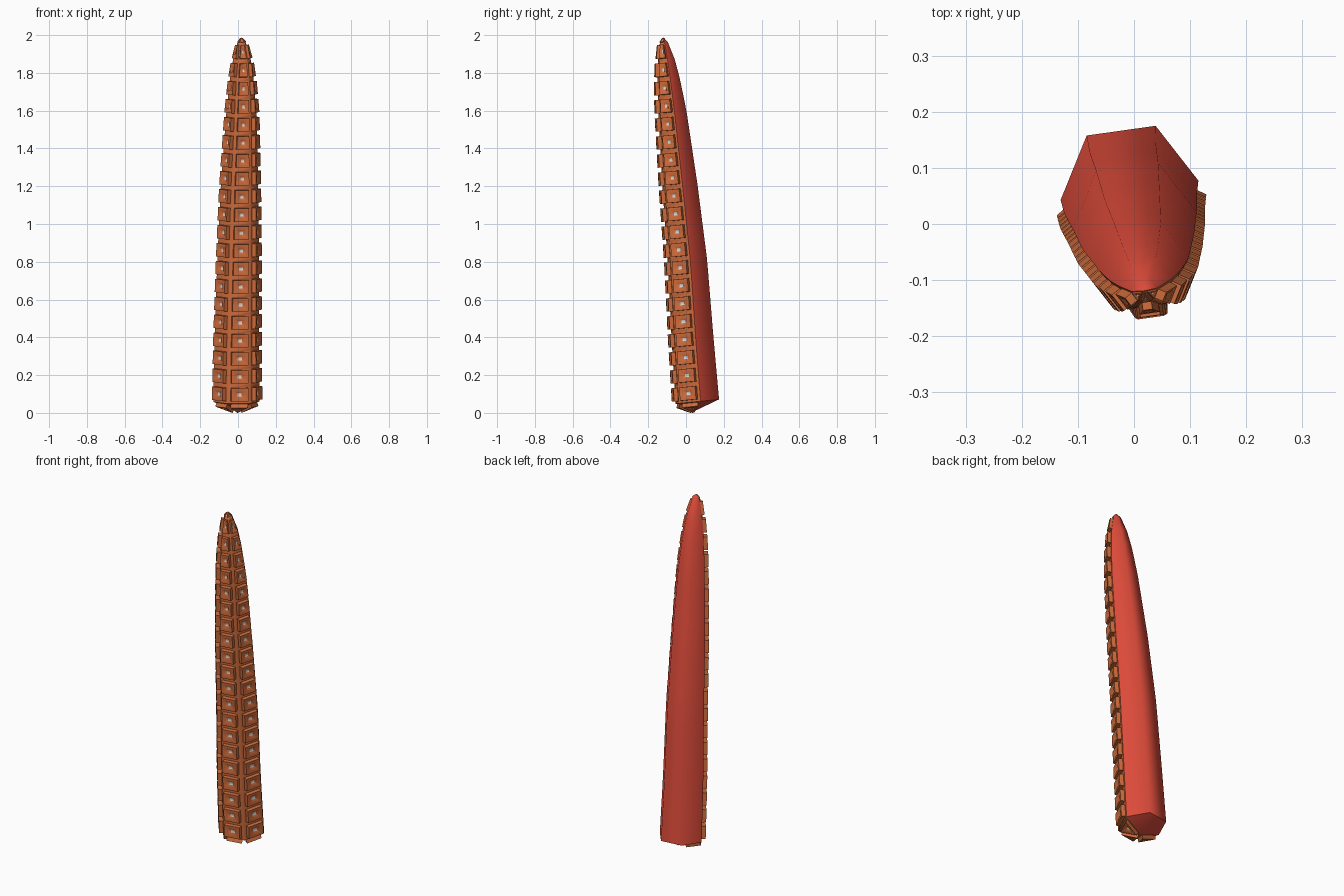
import bpy, bmesh, math
from mathutils import Vector

if "Cube" in bpy.data.objects:
    bpy.data.objects.remove(bpy.data.objects["Cube"])


def material(name, rgb):
    m = bpy.data.materials.new(name)
    m.diffuse_color = (*rgb, 1)
    m.use_nodes = True
    m.node_tree.nodes["Principled BSDF"].inputs["Base Color"].default_value = m.diffuse_color
    return m


SKIN, PAD, CUP = 0, 1, 2
materials = [material("red skin", (0.72, 0.07, 0.042)),
             material("orange underside", (0.62, 0.15, 0.045)),
             material("pale sucker centre", (0.7, 0.68, 0.66))]

# Spine profile: height, centre x, centre y, radius
PROFILE = [(0.06, -0.008, 0.060, 0.124), (0.4, -0.006, 0.034, 0.119),
           (0.8, 0.001, 0.008, 0.112), (1.2, 0.008, -0.032, 0.100),
           (1.6, 0.018, -0.073, 0.080), (1.8, 0.020, -0.096, 0.060),
           (1.9, 0.021, -0.108, 0.042), (1.96, 0.019, -0.117, 0.023)]
SIDES, ROWS, STEP, TWIST = 6, 20, 0.095, math.radians(8)


def spine(z):
    for a, b in zip(PROFILE, PROFILE[1:]):
        if z <= b[0]:
            break
    t = max(0, min(1, (z - a[0]) / (b[0] - a[0])))
    return [p + (q - p) * t for p, q in zip(a[1:], b[1:])]


bm = bmesh.new()


def ring(z):
    cx, cy, r = spine(z)
    verts = []
    for k in range(SIDES):
        a = TWIST + k * math.tau / SIDES
        dy = r * math.sin(a)
        # rings lean square to the tilted spine
        verts.append(bm.verts.new((cx + r * math.cos(a), cy + dy, z + 0.1 * dy)))
    return verts


# Six-sided tapering body closed by a cone at each end
rings = [ring(0.06 + STEP * i) for i in range(ROWS + 1)]
base = bm.verts.new((-0.006, 0.05, 0.012))
tip = bm.verts.new((0.018, -0.119, 1.988))
underside = []
for k in range(SIDES):
    n = (k + 1) % SIDES
    column = [bm.faces.new((base, rings[0][n], rings[0][k]))]
    column += [bm.faces.new((a[k], a[n], b[n], b[k])) for a, b in zip(rings, rings[1:])]
    column.append(bm.faces.new((rings[-1][k], rings[-1][n], tip)))
    for f in column:
        f.material_index = PAD if k >= 3 else SKIN
    if k >= 3:
        underside += column
bm.normal_update()

# Crisp seam between skin and underside
for e in bm.edges:
    if len({f.material_index for f in e.link_faces}) > 1:
        e.smooth = False


def push(face, scale, depth, normal):
    """Inset a face by scaling about its centre, then shift it along the normal."""
    bmesh.ops.inset_individual(bm, faces=[face], thickness=0.0)
    c = sum((v.co for v in face.verts), Vector()) / len(face.verts)
    for v in face.verts:
        v.co = c + (v.co - c) * scale + normal * depth


# Suckers: a raised block with a hollow and a pale floor
for f in underside:
    n = f.normal.copy()
    size = min(1, math.sqrt(f.calc_area()) / 0.085)
    push(f, 0.75, 0, n)
    push(f, 0.98, 0.022 * size, n)
    push(f, 0.58, 0, n)
    push(f, 0.42, -0.012 * size, n)
    f.material_index = CUP

mesh = bpy.data.meshes.new("tentacle")
bm.to_mesh(mesh)
bm.free()
for m in materials:
    mesh.materials.append(m)
tentacle = bpy.data.objects.new("tentacle", mesh)
bpy.context.collection.objects.link(tentacle)
bpy.context.view_layer.objects.active = tentacle
tentacle.select_set(True)
bpy.ops.object.shade_smooth_by_angle(angle=math.radians(65), keep_sharp_edges=True)
